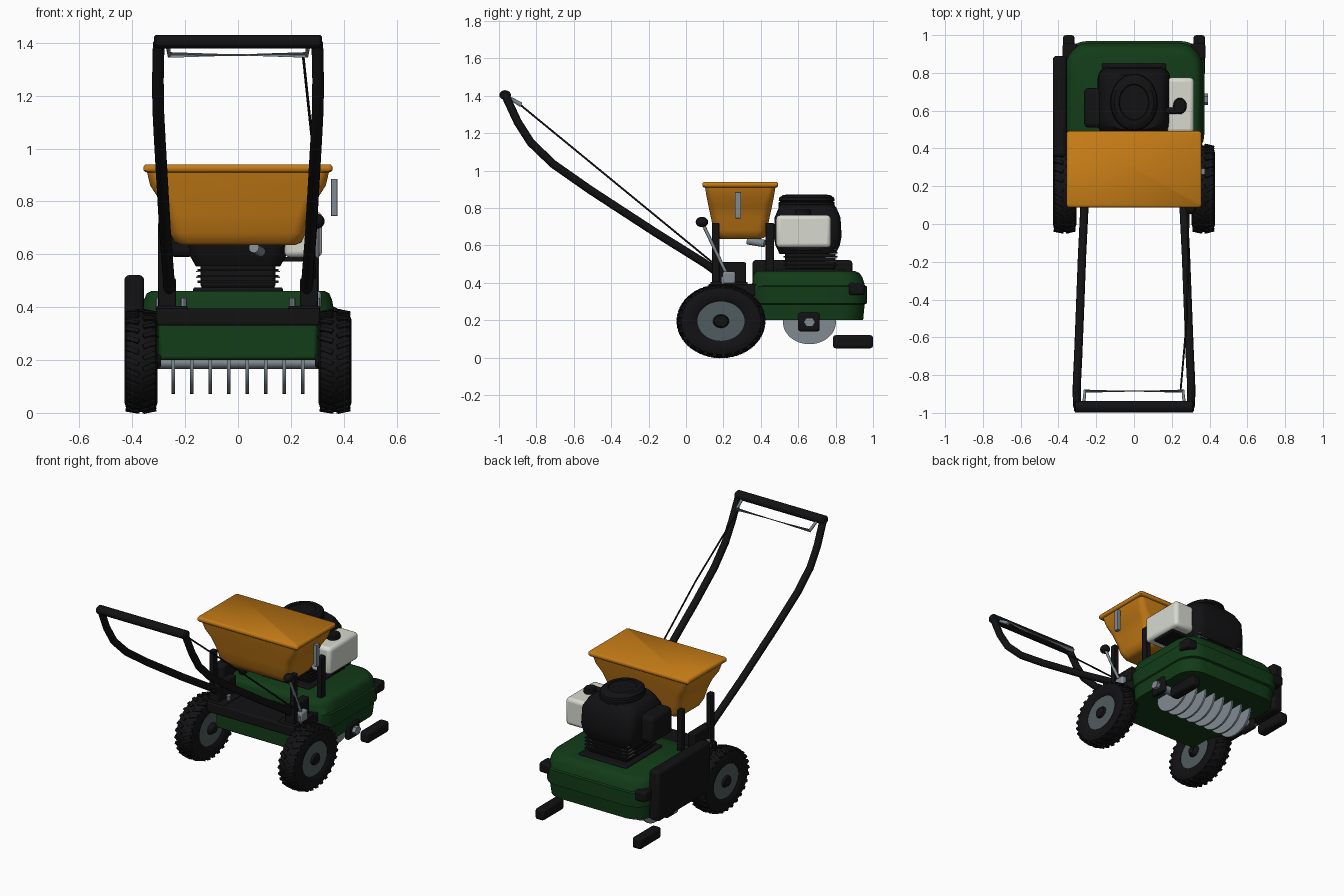
import bpy, bmesh, math
from mathutils import Vector, Matrix

def mat(name, c):
    m = bpy.data.materials.new(name)
    m.diffuse_color = (*c, 1)
    return m
GREEN = mat("deck green", (0.006, 0.045, 0.009))
BLACK = mat("black", (0.006, 0.006, 0.007))
ORANGE = mat("hopper orange", (0.56, 0.20, 0.008))
WHITE = mat("tank white", (0.68, 0.70, 0.63))
STEEL = mat("steel grey", (0.22, 0.26, 0.29))
RIM = mat("rim grey", (0.08, 0.105, 0.11))
SY = 1.2   # round parts are stretched along y

def finish(bm, name, m, bevel=0, angle=35, seg=2):
    bmesh.ops.recalc_face_normals(bm, faces=bm.faces)
    me = bpy.data.meshes.new(name)
    bm.to_mesh(me)
    bm.free()
    ob = bpy.data.objects.new(name, me)
    bpy.context.collection.objects.link(ob)
    me.materials.append(m)
    if bevel:
        b = ob.modifiers.new("bevel", 'BEVEL')
        b.width, b.segments, b.limit_method = bevel, seg, 'ANGLE'
    bpy.ops.object.select_all(action='DESELECT')
    ob.select_set(True)
    bpy.context.view_layer.objects.active = ob
    bpy.ops.object.shade_smooth_by_angle(angle=math.radians(angle))
    return ob

def box(name, m, x, y, z, bevel=0.006, seg=2):
    """Box from (min, max) ranges."""
    bm = bmesh.new()
    bmesh.ops.create_cube(bm, size=1)
    for v in bm.verts:
        v.co = [(r[0] + r[1]) / 2 + c * (r[1] - r[0]) for r, c in zip((x, y, z), v.co)]
    return finish(bm, name, m, bevel, seg=seg)

def skin(bm, rings, caps=True, closed=False):
    vs = [[bm.verts.new(p) for p in r] for r in rings]
    pairs = list(zip(vs, vs[1:])) + ([(vs[-1], vs[0])] if closed else [])
    for a, b in pairs:
        n = len(a)
        for i in range(n):
            bm.faces.new((a[i], a[(i + 1) % n], b[(i + 1) % n], b[i]))
    if caps and not closed:
        bm.faces.new(vs[0])
        bm.faces.new(vs[-1])

def loft(name, m, sections, angle=40, n=6):
    """Rounded rectangles (z, cx, cy, half x, half y, corner radius) joined upward."""
    bm, rings = bmesh.new(), []
    for z, cx, cy, hx, hy, r in sections:
        ring = []
        for q, (sx, sy) in enumerate(((1, 1), (-1, 1), (-1, -1), (1, -1))):
            for i in range(n + 1):
                a = math.pi / 2 * (q + i / n)
                ring.append((cx + sx * (hx - r) + r * math.cos(a), cy + sy * (hy - r) + r * math.sin(a), z))
        rings.append(ring)
    skin(bm, rings)
    return finish(bm, name, m, angle=angle)

def lathe(name, m, profile, c, axis='x', n=40, closed=False, angle=35):
    """Revolve (offset along axis, radius) points; stretched along y."""
    bm, rings = bmesh.new(), []
    for o, r in profile:
        ring = []
        for i in range(n):
            a = 2 * math.pi * i / n
            u, w = r * math.cos(a) * (SY if axis != 'y' else 1), r * math.sin(a)
            p = (o, u, w) if axis == 'x' else (w, u, o) if axis == 'z' else (u, o, w)
            ring.append(Vector(c) + Vector(p))
        rings.append(ring)
    skin(bm, rings, closed=closed)
    return finish(bm, name, m, angle=angle)

def tube(name, m, pts, r, n=12):
    """Round tube swept along points."""
    pts = [Vector(p) for p in pts]
    bm, rings = bmesh.new(), []
    for i, p in enumerate(pts):
        d0 = (p - pts[max(i - 1, 0)]).normalized()
        d1 = (pts[min(i + 1, len(pts) - 1)] - p).normalized()
        d = (d0 + d1).normalized()
        k = 1 / max(0.6, d.dot(d1 if d1.length else d0))
        u = d.cross(Vector((0, 0.6, 0.8)) if abs(d.x) > 0.9 else Vector((1, 0, 0))).normalized()
        w = d.cross(u)
        rings.append([p + r * (k * u * math.cos(t) + w * math.sin(t))
                      for t in (2 * math.pi * j / n for j in range(n))])
    skin(bm, rings)
    return finish(bm, name, m, angle=50)

# deck: main housing, nose between the wheels
loft("deck", GREEN, [(0.20, 0, 0.65, 0.352, 0.297, 0.12), (0.285, 0, 0.655, 0.36, 0.3, 0.12),
                     (0.29, 0, 0.66, 0.368, 0.308, 0.12), (0.38, 0, 0.66, 0.372, 0.308, 0.12),
                     (0.385, 0, 0.655, 0.364, 0.302, 0.12), (0.43, 0, 0.65, 0.355, 0.293, 0.12),
                     (0.452, 0, 0.645, 0.345, 0.283, 0.12), (0.462, 0, 0.64, 0.325, 0.265, 0.11)])
box("deck_nose", GREEN, (-0.30, 0.30), (0.20, 0.5), (0.20, 0.36), 0.012)
box("front_frame", BLACK, (-0.31, 0.31), (0.12, 0.385), (0.33, 0.395), 0.008)

# disc reel
lathe("disc_shaft", STEEL, [(-0.36, 0.024), (0.36, 0.024)], (0, 0.66, 0.19), n=24)
for i in range(8):
    lathe("cutting_disc", STEEL, [(-0.006, 0.118), (0.006, 0.118)], (-0.245 + 0.07 * i, 0.66, 0.19), n=48)

for s, side in ((-1, "left"), (1, "right")):
    # wheels
    c = (s * 0.367, 0.187, 0.195)
    lathe(side + "_tyre", BLACK, [(-0.05, 0.105), (-0.062, 0.125), (-0.063, 0.155), (-0.055, 0.178), (-0.035, 0.189),
                                  (0, 0.191), (0.035, 0.189), (0.055, 0.178), (0.063, 0.155), (0.062, 0.125),
                                  (0.05, 0.105)], c, closed=True)
    lathe(side + "_rim", RIM, [(-0.048, 0.107), (-0.048, 0.095), (-0.03, 0.085), (0.03, 0.085),
                               (0.048, 0.095), (0.048, 0.107)], c)
    lathe(side + "_hub", BLACK, [(-0.075, 0.02), (-0.05, 0.036), (0.05, 0.036), (0.062, 0.03)] if s > 0 else
          [(-0.062, 0.03), (-0.05, 0.036), (0.05, 0.036), (0.075, 0.02)], c, n=24)
    for k in range(5):
        a = 2 * math.pi * k / 5 + math.pi / 2
        lathe(side + "_wheel_bolt", STEEL, [(-0.04, 0.007), (0.04, 0.007)],
              (c[0], c[1] + 0.062 * SY * math.cos(a), c[2] + 0.062 * math.sin(a)), n=8)
    # slanted tread lugs
    bm = bmesh.new()
    for k in range(28):
        for h in (-1, 1):
            a = 2 * math.pi * (k + (0.5 if h > 0 else 0)) / 28
            M = Matrix.Translation(c) @ Matrix.Diagonal((1, SY, 1, 1)) @ Matrix.Rotation(a, 4, 'X') @ \
                Matrix.Translation((h * 0.031, 0, 0.185)) @ Matrix.Rotation(h * 0.4, 4, 'Z') @ \
                Matrix.Rotation(h * 0.16, 4, 'Y') @ Matrix.Diagonal((0.05, 0.018, 0.018, 1))
            bmesh.ops.create_cube(bm, size=1, matrix=M)
    finish(bm, side + "_tread", BLACK)

    # reel bearings and end nuts
    box(side + "_bearing", BLACK, sorted((s * 0.335, s * 0.368)), (0.60, 0.715), (0.14, 0.24), 0.012)
    lathe(side + "_reel_nut", STEEL, [(-0.03, 0.026), (0.022, 0.026)] if s > 0 else
          [(-0.022, 0.026), (0.03, 0.026)], (s * 0.37, 0.66, 0.19), n=6)

    # rear skids and brackets
    box(side + "_rear_skid", BLACK, sorted((s * 0.315, s * 0.376)), (0.785, 1.0), (0.05, 0.12), 0.014)
    box(side + "_rear_bracket", BLACK, sorted((s * 0.30, s * 0.378)), (0.87, 0.955), (0.335, 0.40), 0.012)

    # handle mounts, bolts and hopper posts
    box(side + "_handle_mount", BLACK, sorted((s * 0.235, s * 0.285)), (0.14, 0.32), (0.385, 0.51))
    for x in (0.205, 0.30):
        lathe(side + "_mount_bolt", STEEL, [(0, 0.012), (0.045, 0.012)], (s * x, 0.2, 0.39), 'z', 8)
    box(side + "_mount_foot", BLACK, sorted((s * 0.19, s * 0.31)), (0.13, 0.33), (0.385, 0.405))
    box(side + "_front_post", BLACK, sorted((s * 0.27, s * 0.302)), (0.14, 0.178), (0.39, 0.72), 0.004)
    box(side + "_rear_post", BLACK, sorted((s * 0.262, s * 0.294)), (0.425, 0.47), (0.44, 0.72), 0.004)

# handle frame
leg = [(0.258, 0.19, 0.44), (0.262, 0.10, 0.505), (0.275, -0.165, 0.67), (0.288, -0.51, 0.895), (0.296, -0.71, 1.035),
       (0.302, -0.83, 1.15), (0.303, -0.90, 1.26), (0.30, -0.965, 1.40)]
for s, side in ((-1, "left"), (1, "right")):
    tube(side + "_handle_leg", BLACK, [(s * x, y, z) for x, y, z in leg], 0.022)
lathe("handle_grip", BLACK, [(-0.318, 0.018), (-0.31, 0.026), (0.31, 0.026), (0.318, 0.018)], (0, -0.967, 1.404), n=20)
tube("control_bail", STEEL, [(-0.265, -0.945, 1.39), (-0.26, -0.885, 1.354), (0.26, -0.885, 1.354), (0.265, -0.945, 1.39)],
     0.009, 10)
tube("control_cable", BLACK, [(0.246, -0.89, 1.355), (0.28, -0.5, 1.035), (0.29, 0.14, 0.51)], 0.005, 8)

# lever
box("lever_base", STEEL, (0.275, 0.315), (0.195, 0.265), (0.395, 0.46), 0.01)
tube("lever_rod", STEEL, [(0.297, 0.23, 0.42), (0.30, 0.09, 0.715)], 0.009, 10)
lathe("lever_knob", BLACK, [(0.028 * math.cos(t), max(0.002, 0.028 * math.sin(t)))
                            for t in (math.pi * i / 8 for i in range(9))], (0.30, 0.085, 0.725), n=16)

# hopper
loft("hopper", ORANGE, [(0.635, 0, 0.29, 0.215, 0.11, 0.04), (0.645, 0, 0.295, 0.24, 0.128, 0.05),
                        (0.68, 0, 0.29, 0.257, 0.142, 0.05), (0.75, 0, 0.29, 0.275, 0.157, 0.05),
                        (0.81, 0, 0.29, 0.30, 0.17, 0.05), (0.86, 0, 0.29, 0.332, 0.18, 0.04),
                        (0.91, 0, 0.29, 0.344, 0.188, 0.03), (0.911, 0, 0.29, 0.35, 0.196, 0.015),
                        (0.917, 0, 0.29, 0.357, 0.202, 0.015), (0.932, 0, 0.29, 0.357, 0.202, 0.015),
                        (0.94, 0, 0.29, 0.35, 0.195, 0.012)], angle=50)
box("hopper_gauge", STEEL, (0.352, 0.376), (0.262, 0.294), (0.745, 0.885), 0.002)
tube("hopper_chute", STEEL, [(0.06, 0.33, 0.625), (0.085, 0.42, 0.61)], 0.02, 12)

# belt guard
box("belt_guard", BLACK, (-0.43, -0.355), (0.355, 0.89), (0.20, 0.522), 0.02, 3)

# engine
box("engine_plate", BLACK, (-0.17, 0.17), (0.48, 0.85), (0.455, 0.475), 0.008)
box("engine_block", BLACK, (-0.142, 0.142), (0.53, 0.80), (0.47, 0.60), 0.015)
for i in range(4):
    z = 0.492 + 0.022 * i
    box("engine_fin", BLACK, (-0.153, 0.153), (0.52, 0.81), (z, z + 0.008), 0)
    z = 0.55 + 0.022 * i
    for s in (-1, 1):
        box("cylinder_fin", STEEL, sorted((s * 0.1, s * 0.158)), (0.745, 0.805), (z - 0.04, z - 0.035), 0)
loft("engine_cowl", BLACK, [(0.555, 0, 0.65, 0.16, 0.15, 0.05), (0.60, 0, 0.65, 0.185, 0.172, 0.06),
                            (0.65, 0, 0.65, 0.192, 0.182, 0.06), (0.75, 0, 0.65, 0.188, 0.176, 0.06),
                            (0.80, 0, 0.65, 0.165, 0.155, 0.07), (0.82, 0, 0.645, 0.14, 0.145, 0.08)])
lathe("starter_cap", BLACK, [(0.80, 0.125), (0.83, 0.125), (0.835, 0.117), (0.84, 0.125), (0.855, 0.122),
                             (0.87, 0.105), (0.872, 0.08), (0.866, 0.076)], (0, 0.645, 0), 'z', 36)
box("muffler", BLACK, (-0.265, -0.16), (0.51, 0.72), (0.59, 0.76), 0.025, 3)
box("fuel_tank", WHITE, (0.175, 0.318), (0.482, 0.775), (0.588, 0.762), 0.022, 3)
lathe("fuel_cap", BLACK, [(0.755, 0.036), (0.785, 0.036), (0.792, 0.03)], (0.243, 0.625, 0), 'z', 20)
tube("fuel_neck", BLACK, [(0.17, 0.60, 0.775), (0.23, 0.60, 0.775)], 0.018, 10)
box("tank_bracket", BLACK, (0.1, 0.30), (0.55, 0.72), (0.572, 0.59), 0.004)
